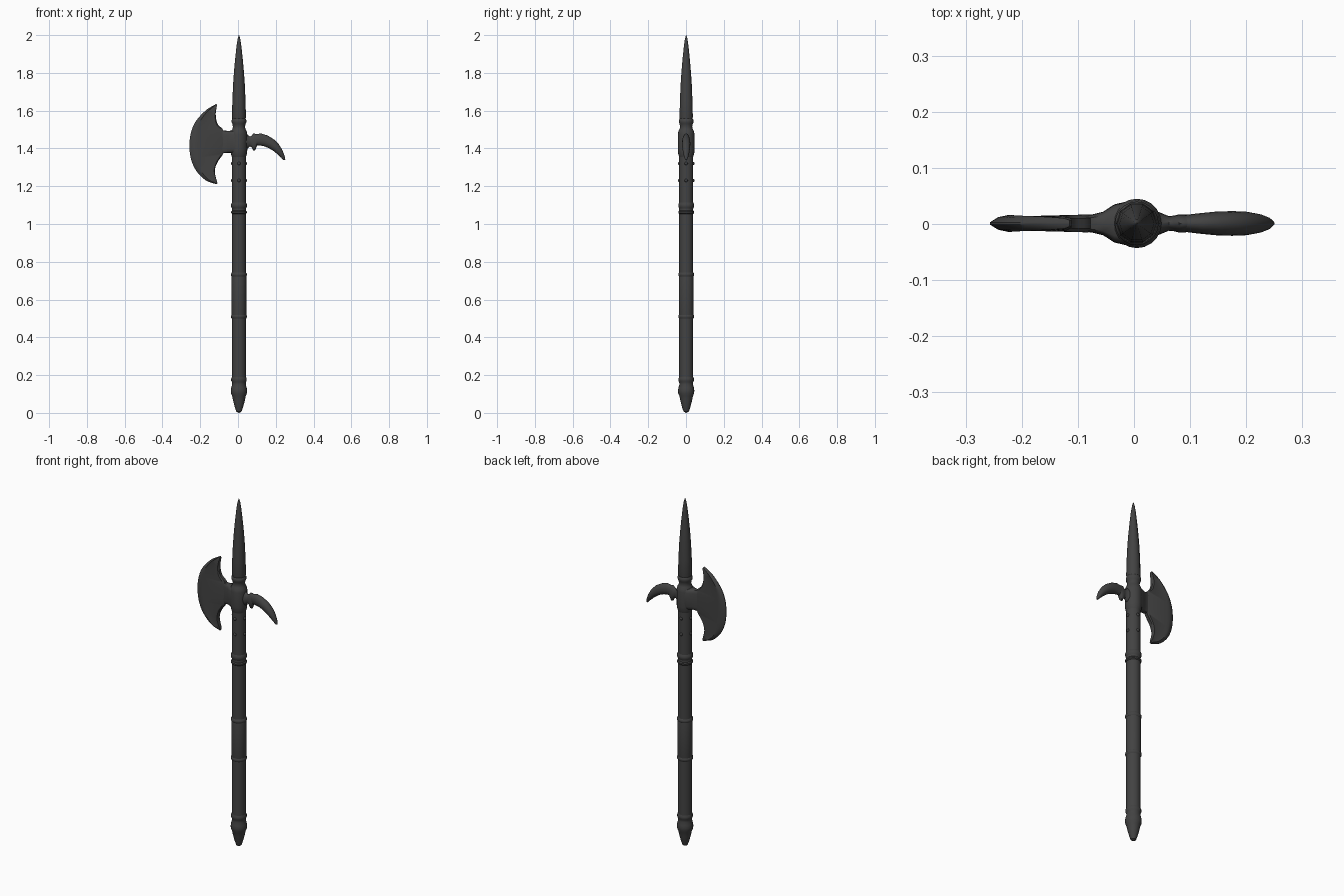
import bpy, bmesh
from math import sin, cos, pi, radians
from mathutils import Vector

cube = bpy.data.objects.get("Cube")
if cube:
    bpy.data.objects.remove(cube)

iron = bpy.data.materials.new("dark_iron")
iron.use_nodes = True
iron.diffuse_color = (0.055, 0.055, 0.055, 1)
iron.node_tree.nodes["Principled BSDF"].inputs["Base Color"].default_value = (0.055, 0.055, 0.055, 1)

CX, CY = 0.005, 0.001  # shaft axis


def loft(name, rings, angle=40):
    """Skin a list of equal-length closed rings and cap both ends."""
    bm = bmesh.new()
    rows = [[bm.verts.new(p) for p in ring] for ring in rings]
    n = len(rows[0])
    for a, b in zip(rows, rows[1:]):
        for i in range(n):
            j = (i + 1) % n
            bm.faces.new((a[i], a[j], b[j], b[i]))
    bm.faces.new(rows[0])
    bm.faces.new(rows[-1])
    bmesh.ops.remove_doubles(bm, verts=bm.verts, dist=0.0003)
    bmesh.ops.recalc_face_normals(bm, faces=bm.faces)
    mesh = bpy.data.meshes.new(name)
    bm.to_mesh(mesh)
    bm.free()
    mesh.materials.append(iron)
    obj = bpy.data.objects.new(name, mesh)
    bpy.context.collection.objects.link(obj)
    bpy.ops.object.select_all(action='DESELECT')
    obj.select_set(True)
    bpy.context.view_layer.objects.active = obj
    bpy.ops.object.shade_smooth_by_angle(angle=radians(angle))
    return obj


def turned(name, profile, sides=20):
    """Revolve (radius, height) pairs about the shaft axis."""
    return loft(name, [[(CX + r * cos(2 * pi * i / sides), CY + r * sin(2 * pi * i / sides), z)
                        for i in range(sides)] for r, z in profile])


def spline(points, steps=5):
    """Smooth curve through the given points."""
    p = [Vector(q) for q in points]
    p = [2 * p[0] - p[1]] + p + [2 * p[-1] - p[-2]]
    out = []
    for a, b, c, d in zip(p, p[1:], p[2:], p[3:]):
        for k in range(steps):
            t = k / steps
            out.append(0.5 * (2 * b + (c - a) * t + (2 * a - 5 * b + 4 * c - d) * t * t
                              + (3 * b - a - 3 * c + d) * t ** 3))
    return out + [p[-2]]


# Shaft, butt and rings
turned("butt_cap", [(0.001, 0), (0.014, 0.007), (0.022, 0.03), (0.031, 0.065), (0.036, 0.09),
                    (0.042, 0.103), (0.043, 0.118), (0.041, 0.133), (0.036, 0.15), (0.037, 0.163),
                    (0.041, 0.17), (0.041, 0.182), (0.036, 0.192), (0.034, 0.2)])
turned("shaft", [(0.037, 0.185), (0.037, 1.4)])
turned("grip", [(0.037, 0.51), (0.039, 0.52), (0.039, 0.72), (0.037, 0.73)])
for name, z, half in (("lower_ring", 0.51, 0.008), ("middle_ring", 0.732, 0.008),
                      ("upper_ring", 1.098, 0.011), ("upper_ring_lip", 1.062, 0.006)):
    turned(name, [(0.036, z - half * 1.6), (0.042, z - half * 0.6),
                  (0.042, z + half * 0.6), (0.036, z + half * 1.6)])

# Head socket and spike
turned("head_socket", [(0.037, 1.355), (0.042, 1.37), (0.044, 1.39), (0.044, 1.475),
                       (0.041, 1.492), (0.035, 1.502), (0.032, 1.515), (0.035, 1.53),
                       (0.039, 1.538), (0.039, 1.55), (0.034, 1.558)])
turned("spike", [(0.034, 1.55), (0.037, 1.565), (0.035, 1.65), (0.031, 1.74), (0.026, 1.81),
                 (0.02, 1.875), (0.013, 1.94), (0.007, 1.98), (0.001, 2.0)], 10)

# Axe blade: rows run from upper tip to lower tip, thin at the cutting edge
outer = spline([(-0.115, 1.636), (-0.17, 1.602), (-0.224, 1.543), (-0.25, 1.48), (-0.257, 1.413),
                (-0.249, 1.345), (-0.222, 1.283), (-0.172, 1.232), (-0.113, 1.21)])
inner = spline([(-0.111, 1.63), (-0.118, 1.58), (-0.108, 1.53), (-0.078, 1.496), (-0.07, 1.435),
                (-0.078, 1.374), (-0.108, 1.328), (-0.123, 1.28), (-0.109, 1.216)])
section = [(0, 0.6), (0.06, 1), (0.75, 0.78), (0.82, 0.95), (0.92, 0.7), (1, 0.12)]
rings = []
for k, (o, i) in enumerate(zip(outer, inner)):
    t = k / (len(outer) - 1)
    thick = 0.007 + 0.009 * sin(pi * t) ** 0.5 if 0 < t < 1 else 0.006
    pts = [(i.lerp(o, s), w * thick) for s, w in section]
    rings.append([(p.x, y + CY, p.y) for p, y in pts] + [(p.x, CY - y, p.y) for p, y in reversed(pts)])
loft("axe_blade", rings, 35)


def bar(name, stations, sides=16, power=1.0):
    """Loft rounded sections: centre x, centre z, slope angle, half height, half depth."""
    rings = []
    for x, z, a, h, d in stations:
        ring = []
        for i in range(sides):
            c, s = cos(2 * pi * i / sides), sin(2 * pi * i / sides)
            u = h * abs(c) ** power * (1 if c > 0 else -1)
            v = d * abs(s) ** power * (1 if s > 0 else -1)
            ring.append((x + u * sin(radians(a)), CY + v, z + u * cos(radians(a))))
        rings.append(ring)
    return loft(name, rings, 50)


# Neck flaring from the blade into the socket
bar("blade_neck", [(-0.115, 1.435, 0, 0.066, 0.013), (-0.075, 1.435, 0, 0.06, 0.016),
                   (-0.055, 1.435, 0, 0.058, 0.021), (-0.035, 1.435, 0, 0.059, 0.034),
                   (0, 1.435, 0, 0.06, 0.042)], 16, 0.45)

# Curved back hook with its collar
bar("hook_root", [(0.02, 1.435, 0, 0.045, 0.03), (0.05, 1.435, 0, 0.038, 0.018),
                  (0.062, 1.437, 0, 0.026, 0.013), (0.072, 1.437, 0, 0.03, 0.014),
                  (0.08, 1.434, 0, 0.044, 0.016), (0.09, 1.433, 0, 0.045, 0.016),
                  (0.1, 1.443, 0, 0.03, 0.015)])
bar("hook", [(0.09, 1.445, 5, 0.03, 0.015), (0.115, 1.448, 10, 0.032, 0.018),
             (0.145, 1.441, 20, 0.03, 0.021), (0.175, 1.426, 30, 0.027, 0.022),
             (0.2, 1.406, 43, 0.023, 0.021), (0.222, 1.38, 55, 0.017, 0.017),
             (0.238, 1.355, 65, 0.01, 0.011), (0.246, 1.339, 70, 0.005, 0.004)])

# Rivets on the upper shaft
for n, (z, a) in enumerate([(z, a) for z in (1.23, 1.32) for a in (0, 90, 180, 270)]):
    bpy.ops.mesh.primitive_uv_sphere_add(segments=10, ring_count=6, radius=0.009, location=(
        CX + 0.035 * cos(radians(a)), CY + 0.035 * sin(radians(a)), z))
    rivet = bpy.context.object
    rivet.name = "rivet_%d" % (n + 1)
    rivet.data.materials.append(iron)
    bpy.ops.object.shade_smooth()
